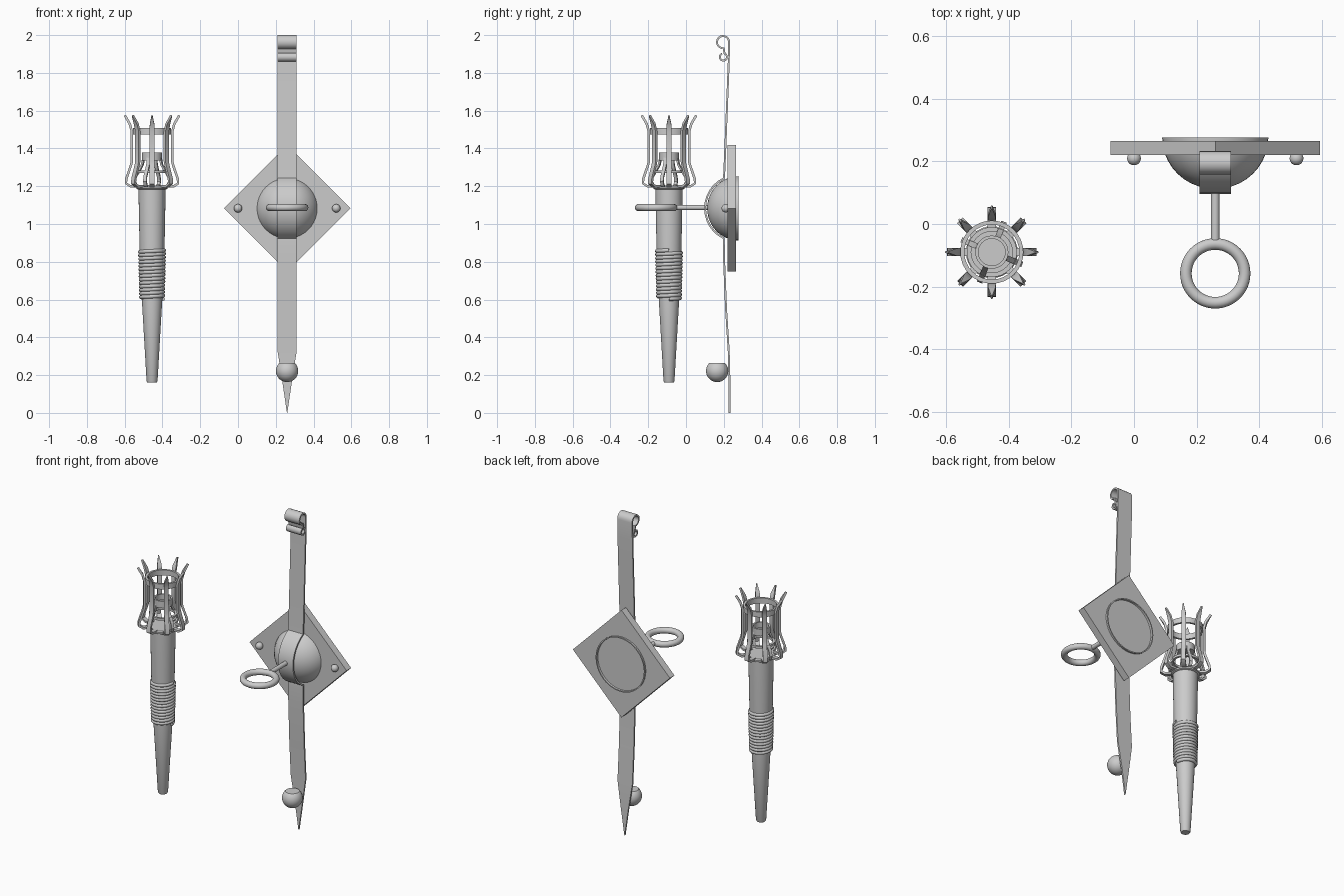
import bpy, bmesh
from math import sin, cos, pi, radians
from mathutils import Vector, Matrix

if "Cube" in bpy.data.objects:
    bpy.data.objects.remove(bpy.data.objects["Cube"])

T = Vector((-0.455, -0.09, 0))      # torch axis
B = Vector((0.26, 0.0, 0))          # bracket axis
HZ = 1.083                          # height of plate centre


def finish(bm, name, smooth=True):
    bmesh.ops.recalc_face_normals(bm, faces=bm.faces)
    me = bpy.data.meshes.new(name)
    bm.to_mesh(me)
    bm.free()
    ob = bpy.data.objects.new(name, me)
    bpy.context.collection.objects.link(ob)
    if smooth:
        bpy.ops.object.select_all(action='DESELECT')
        ob.select_set(True)
        bpy.context.view_layer.objects.active = ob
        bpy.ops.object.shade_smooth_by_angle(angle=radians(35))
    return ob


def lathe(name, prof, matrix, n=32, closed=False):
    """Revolve (radius, z) points around z; closed joins last to first."""
    bm = bmesh.new()
    rings = [[bm.verts.new((r * cos(2 * pi * i / n), r * sin(2 * pi * i / n), z))
              for i in range(n)] for r, z in prof]
    pairs = list(zip(rings, rings[1:]))
    if closed:
        pairs.append((rings[-1], rings[0]))
    else:
        bm.faces.new(rings[0])
        bm.faces.new(rings[-1])
    for a, b in pairs:
        for i in range(n):
            j = (i + 1) % n
            bm.faces.new((a[i], a[j], b[j], b[i]))
    bmesh.ops.remove_doubles(bm, verts=bm.verts, dist=1e-5)
    bm.transform(matrix)
    return finish(bm, name)


def ribbon(name, pts, thick, angle, origin):
    """Flat bar along (distance, z, width) points in the vertical plane at angle."""
    bm = bmesh.new()
    d, s = Vector((cos(angle), sin(angle), 0)), Vector((-sin(angle), cos(angle), 0))
    up, prev = Vector((0, 0, 1)), None
    for i, (r, z, w) in enumerate(pts):
        a, b = pts[max(i - 1, 0)], pts[min(i + 1, len(pts) - 1)]
        t = Vector((b[0] - a[0], b[1] - a[1])).normalized()
        n = (d * t.y - up * t.x) * thick / 2
        c = origin + d * r + up * z
        ring = [bm.verts.new(c + n * k + s * w / 2 * m)
                for k, m in ((1, 1), (1, -1), (-1, -1), (-1, 1))]
        if prev:
            for k in range(4):
                bm.faces.new((prev[k], prev[(k + 1) % 4], ring[(k + 1) % 4], ring[k]))
        else:
            bm.faces.new(ring)
        prev = ring
    bm.faces.new(prev)
    return finish(bm, name)


def band(name, r0, r1, z0, z1):
    lathe(name, [(r0, z0), (r1, z0), (r1, z1), (r0, z1)], MT, closed=True)


def ball(name, r, loc, cut=None):
    bm = bmesh.new()
    bmesh.ops.create_uvsphere(bm, u_segments=28, v_segments=18, radius=r)
    if cut:
        geom = bm.verts[:] + bm.edges[:] + bm.faces[:]
        bmesh.ops.bisect_plane(bm, geom=geom, plane_co=(0, 0, cut), plane_no=(0, 0, 1), clear_outer=True)
        bmesh.ops.holes_fill(bm, edges=[e for e in bm.edges if e.is_boundary])
    bm.transform(Matrix.Translation(loc))
    return finish(bm, name)


MT = Matrix.Translation(T)

# Torch handle
lathe("torch_handle", [(0.025, 0.16), (0.029, 0.168), (0.054, 0.6), (0.066, 0.87),
                       (0.072, 1.185)], MT)
lathe("torch_collar", [(0.076, 1.183), (0.083, 1.187), (0.083, 1.197), (0.076, 1.203)], MT)

# Wrapped cord grip
cu = bpy.data.curves.new("grip_cord", 'CURVE')
cu.dimensions = '3D'
cu.bevel_depth, cu.bevel_resolution, cu.use_fill_caps = 0.0105, 2, True
turns, step = 14, 24
sp = cu.splines.new('POLY')
sp.points.add(turns * step)
for i, p in enumerate(sp.points):
    f, a = i / (turns * step), 2 * pi * i / step
    r = 0.058 + 0.006 * f
    p.co = (T.x + r * cos(a), T.y + r * sin(a), 0.603 + 0.258 * f, 1)
cord = bpy.data.objects.new("grip_cord", cu)
bpy.context.collection.objects.link(cord)

# Basket prongs
for i in range(8):
    ribbon(f"basket_prong_{i}",
           [(0.07, 1.2, 0.026), (0.115, 1.2, 0.026), (0.138, 1.215, 0.026), (0.136, 1.24, 0.026),
            (0.112, 1.31, 0.026), (0.107, 1.33, 0.026), (0.107, 1.49, 0.026),
            (0.118, 1.53, 0.024), (0.144, 1.575, 0.004)], 0.013, i * pi / 4, T)
band("basket_hoop", 0.088, 0.101, 1.475, 1.508)

# Inner cup with four legs
band("fuel_cup", 0.043, 0.053, 1.335, 1.378)
lathe("fuel_cup_floor", [(0.046, 1.335), (0.046, 1.345)], MT)
for i in range(4):
    ribbon(f"cup_leg_{i}",
           [(0.048, 1.35, 0.018), (0.055, 1.315, 0.018), (0.075, 1.28, 0.018),
            (0.095, 1.25, 0.018), (0.1, 1.225, 0.018), (0.09, 1.205, 0.018), (0.07, 1.198, 0.018)],
           0.01, radians(68 + 90 * i), T)
band("cup_lower_ring", 0.066, 0.08, 1.27, 1.284)

# Diamond wall plate
bm = bmesh.new()
bmesh.ops.create_cube(bm, size=1)
side = 0.67 / 2 ** 0.5
bm.transform(Matrix.Translation((B.x, 0.243, HZ)) @ Matrix.Rotation(pi / 4, 4, 'Y')
             @ Matrix.Diagonal((side, 0.045, side, 1)))
finish(bm, "wall_plate", smooth=False)

# Hollow dome whose rim shows behind the plate
arc = [pi / 2 * i / 10 for i in range(11)]
dome = [(0.17 * cos(a), 0.165 * sin(a)) for a in arc] + \
       [(0.163 * cos(a), 0.158 * sin(a)) for a in reversed(arc)]
lathe("dome", [(max(r, 1e-7), z) for r, z in dome],
      Matrix.Translation((B.x, 0.277, HZ)) @ Matrix.Rotation(pi / 2, 4, 'X'), n=40, closed=True)

# Long strap: pointed foot, bend over the dome, scroll at the top
W = 0.102
path = [(0.23, 0.0, 0.002), (0.23, 0.17, 0.052), (0.226, 0.33, W), (0.212, 0.55, W),
        (0.202, 0.8, W), (0.2, 0.9, W)]
for i in range(13):
    a = radians(-64 + 128 * i / 12)
    path.append((0.277 - 0.176 * cos(a), HZ + 0.176 * sin(a), W))
path += [(0.202, 1.26, W), (0.208, 1.4, W), (0.218, 1.65, W), (0.226, 1.85, W)]
for i in range(15):
    a = radians(-5 + 280 * i / 14)
    path.append((0.196 + 0.032 * cos(a), 1.963 + 0.032 * sin(a), W))
for i in range(15):
    a = radians(70 - 320 * i / 14)
    path.append((0.198 + 0.019 * cos(a), 1.884 + 0.019 * sin(a), W))
ribbon("strap", path, 0.01, pi / 2, B)

# Ball rest near the foot, with flat top
ball("foot_ball", 0.059, (B.x, 0.165, 0.222), cut=0.043)

# Plate rivets
for k, n in ((-1, "left"), (1, "right")):
    ball(f"rivet_{n}", 0.022, (B.x + k * 0.26, 0.21, HZ))

# Holder ring and its arm
tube = [(0.094 + 0.0185 * cos(2 * pi * i / 16), 0.0185 * sin(2 * pi * i / 16)) for i in range(16)]
lathe("holder_ring", tube, Matrix.Translation((B.x, -0.158, HZ + 0.004)), n=48, closed=True)
lathe("holder_arm", [(0.0135, -0.12), (0.0135, 0.055)],
      Matrix.Translation((B.x, 0, HZ + 0.004)) @ Matrix.Rotation(pi / 2, 4, 'X'), n=20)
